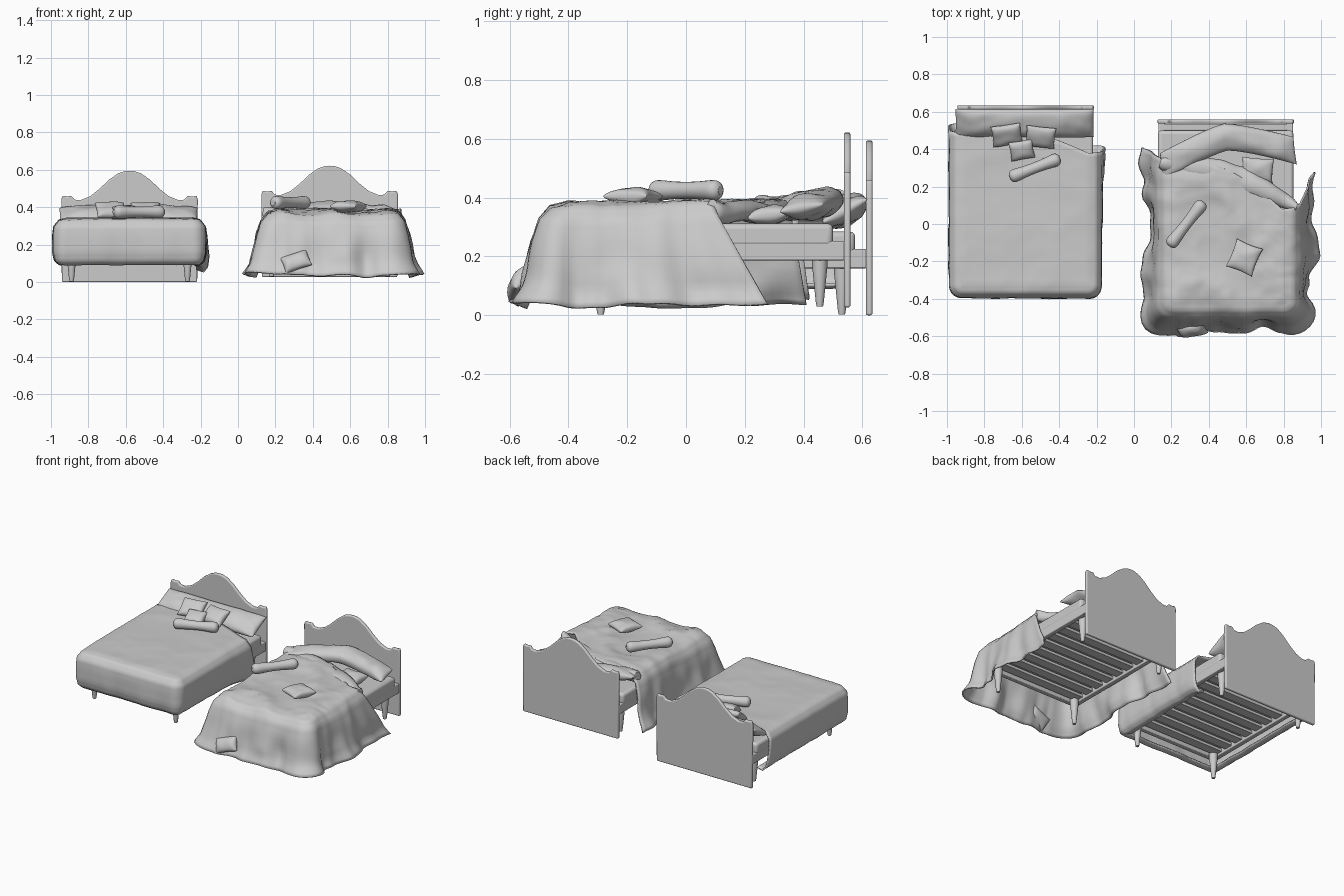
import bpy, bmesh, math
from mathutils import Vector, Matrix, Euler, noise

if "Cube" in bpy.data.objects:
    bpy.data.objects.remove(bpy.data.objects["Cube"])

grey = bpy.data.materials.new("soft grey")
grey.use_nodes = True
grey.diffuse_color = (0.6, 0.6, 0.6, 1)
grey.node_tree.nodes["Principled BSDF"].inputs["Base Color"].default_value = (0.6, 0.6, 0.6, 1)


def finish(name, bm, place=Matrix(), angle=40, bevel=0, thick=0):
    bmesh.ops.recalc_face_normals(bm, faces=bm.faces)
    me = bpy.data.meshes.new(name)
    bm.to_mesh(me)
    bm.free()
    me.materials.append(grey)
    ob = bpy.data.objects.new(name, me)
    bpy.context.collection.objects.link(ob)
    ob.matrix_world = place
    if thick:
        mod = ob.modifiers.new("cloth", 'SOLIDIFY')
        mod.thickness, mod.offset = thick, 0
    if bevel:
        mod = ob.modifiers.new("round", 'BEVEL')
        mod.width, mod.segments = bevel, 3
    bpy.ops.object.select_all(action='DESELECT')
    ob.select_set(True)
    bpy.context.view_layer.objects.active = ob
    bpy.ops.object.shade_smooth_by_angle(angle=math.radians(angle))
    return ob


def skin(bm, rows, closed=False):
    """Quads between rows of points."""
    grid = [[bm.verts.new(p) for p in row] for row in rows]
    n = len(rows[0])
    for a, b in zip(grid, grid[1:]):
        for j in range(n if closed else n - 1):
            k = (j + 1) % n
            bm.faces.new((a[j], a[k], b[k], b[j]))
    return grid


def box(name, lo, hi, place, bevel=0.005):
    bm = bmesh.new()
    lo, hi = Vector(lo), Vector(hi)
    bmesh.ops.create_cube(bm, size=1)
    for v in bm.verts:
        v.co = (lo + hi) / 2 + v.co * (hi - lo)
    return finish(name, bm, place, bevel=bevel)


def lathe(name, profile, place):
    """Turned shape around local z from (radius, height) pairs."""
    bm = bmesh.new()
    ring = [i * math.tau / 20 for i in range(20)]
    rows = skin(bm, [[(r * math.cos(a), r * math.sin(a), z) for a in ring]
                     for r, z in profile], True)
    bm.faces.new(rows[0])
    bm.faces.new(rows[-1])
    return finish(name, bm, place, 50)


def at(loc, rot=(0, 0, 0)):
    return Matrix.Translation(loc) @ Euler([math.radians(a) for a in rot]).to_matrix().to_4x4()


def cushion(name, loc, size, rot, bend=0.0, pinch=0.07, n=24):
    """Pillow with pinched sides, optionally bent along its length."""
    bm = bmesh.new()
    w, d, h = (s / 2 for s in size)
    for side in (1, -1):
        rows = []
        for i in range(n + 1):
            u = -math.cos(math.pi * i / n)
            row = []
            for j in range(n + 1):
                v = -math.cos(math.pi * j / n)
                x = u * w - u * min(w, d) * pinch * (1 - v * v)
                y = v * d * (1 - pinch * (1 - u * u)) - bend * abs(u) ** 1.25
                puff = (max(0, 1 - u ** 4) * max(0, 1 - v * v)) ** 0.42
                wob = 1 + 0.3 * noise.noise(Vector((x * 14, y * 14, side + loc[0] * 5)))
                row.append((x, y, side * h * puff * wob))
            rows.append(row)
        skin(bm, rows)
    bmesh.ops.remove_doubles(bm, verts=bm.verts, dist=1e-5)
    return finish(name, bm, at(loc, rot), 80)


def bolster(name, loc, length, r, yaw):
    n = 24
    prof = []
    for i in range(n + 1):
        t = -math.cos(math.pi * i / n)
        prof.append((r * (0.8 + 0.35 * t * t) * max(0.12, (1 - t ** 10)) ** 0.5, t * length / 2))
    return lathe(name, prof, at(loc, (0, 0, yaw)) @ at((0, 0, 0), (0, 90, 0)))


def drape(name, cx, half, foot, heads, bulge, radius, profile, fold, freq, lift, swing, flare, sag):
    """Cloth over a bed: a top grid plus a hanging rim round sides and foot.
    heads = (right, left) end y; sag lowers the right-hand head corner."""
    ns, nc, nf = 32, 10, 32
    corner = foot + radius
    z_top = profile[0][1]

    def crease(x, y, near):
        ridge = noise.ridged_multi_fractal(Vector((x * 3, y * 4, cx)), 1, 2, 3, 1, 2) - 1
        return z_top + lift * (0.5 * ridge + 0.4 * near ** 2)

    bm = bmesh.new()
    # top grid, its head edge bulging between the two ends
    rows = []
    for i in range(ns + 1):
        t = i / ns
        row = []
        for j in range(nf + 1):
            u = j / nf
            head = heads[0] * (1 - u) + heads[1] * u + bulge * math.sin(math.pi * u)
            x, y = cx + (half - radius) * (1 - 2 * u), head + (corner - head) * t
            row.append((x, y, crease(x, y, 1 - t)))
        rows.append(row)
    skin(bm, rows)

    # stations along the rim: inner point, outward normal, nearness to head, side
    def side(sign, head):
        out = []
        for i in range(ns):
            t = i / ns
            out.append((Vector((cx + sign * (half - radius), head + (corner - head) * t)),
                        Vector((sign, 0)), 1 - t, sign))
        for i in range(nc):
            a = math.pi / 2 * i / nc
            out.append((Vector((cx + sign * (half - radius), corner)),
                        Vector((sign * math.cos(a), -math.sin(a))), 0, sign))
        return out
    front = [(Vector((cx + (half - radius) * (1 - 2 * i / nf), corner)), Vector((0, -1)), 0, 0)
             for i in range(nf + 1)]
    rows = []
    for base, nrm, near, sign in side(1, heads[0]) + front + side(-1, heads[1])[::-1]:
        e = base + nrm * radius
        q = Vector((e.x * freq, e.y * freq, cx))
        wave = noise.noise(q) + 0.6 * noise.noise(q * 2.3)
        wave += 1.4 * abs(nrm.x * nrm.y)          # cloth gathers into a point at the corners
        path = [(-radius, z_top)]
        for (o0, z0), (o1, z1) in zip(profile, profile[1:]):
            path += [(o0 + (o1 - o0) * k / 3, z0 + (z1 - z0) * k / 3) for k in (1, 2, 3)]
        row = []
        for o, z in path:
            drop = (z_top - z) / (z_top - 0.03)
            ripple = 0.5 * noise.noise(Vector((e.x * 9, e.y * 9, z * 7)))
            p = e + nrm * (o + (wave + ripple) * fold * drop)
            if sign:
                p.y += swing[sign < 0] * drop * near ** 3
                p.x += sign * flare[sign < 0] * drop * near ** 4
            top = crease(p.x, p.y, near) if o > -radius else crease(base.x, base.y, near)
            z += (top - z_top) * (1 - drop) + lift * 0.5 * wave * drop
            z -= sag * near ** 6 * drop * (sign > 0)
            row.append((p.x, p.y, max(z, 0.012)))
        rows.append(row)
    skin(bm, rows)
    bmesh.ops.remove_doubles(bm, verts=bm.verts, dist=1e-4)
    return finish(name, bm, angle=70, thick=0.01)


def bed_frame(tag, offset):
    place = Matrix.Translation(offset)
    # headboard: mirrored scroll outline, extruded
    half = [(0.362, 0), (0.365, 0.44), (0.358, 0.462), (0.335, 0.457), (0.31, 0.461), (0.293, 0.44),
            (0.26, 0.439), (0.21, 0.459), (0.16, 0.499), (0.11, 0.547), (0.06, 0.582), (0.025, 0.593)]
    outline = half + [(0, 0.595)] + [(-x, z) for x, z in reversed(half)]
    bm = bmesh.new()
    face = bm.faces.new([bm.verts.new((x, 0.612, z)) for x, z in outline])
    ext = bmesh.ops.extrude_face_region(bm, geom=[face])
    bmesh.ops.translate(bm, vec=(0, 0.022, 0),
                        verts=[v for v in ext["geom"] if isinstance(v, bmesh.types.BMVert)])
    finish(tag + "_headboard", bm, place, bevel=0.007)
    # rails, slats, legs
    for s, word in ((1, "left"), (-1, "right")):
        x0, x1 = sorted((s * 0.325, s * 0.36))
        box(f"{tag}_{word}_rail", (x0, -0.34, 0.16), (x1, 0.615, 0.225), place)
        for y, end in ((-0.29, "front"), (0.53, "back")):
            lathe(f"{tag}_{end}_{word}_leg", [(0.011, 0.003), (0.014, 0.02), (0.026, 0.14), (0.026, 0.18)],
                  place @ at((s * 0.31, y, 0)))
    for y, end in ((-0.34, "foot"), (0.575, "head")):
        box(f"{tag}_{end}_rail", (-0.36, y, 0.16), (0.36, y + 0.035, 0.225), place)
    for i in range(9):
        y = -0.26 + i * 0.098
        box(f"{tag}_slat_{i + 1}", (-0.33, y - 0.032, 0.175), (0.33, y + 0.032, 0.195), place, 0.002)
    box(tag + "_mattress", (-0.362, -0.35, 0.205), (0.362, 0.575, 0.285), place, 0.018)


bed_frame("neat_bed", (-0.58, 0, 0))
bed_frame("unmade_bed", (0.49, -0.075, 0.027))

# neat bed: tucked blanket, leaning pillow and small cushions
drape("neat_blanket", -0.58, 0.405, -0.393, (0.38, 0.49), 0.06, 0.07,
      [(-0.07, 0.337), (-0.03, 0.328), (-0.004, 0.295), (0, 0.25), (0, 0.16), (-0.012, 0.115),
       (-0.035, 0.095), (-0.07, 0.105)], 0.012, 7, 0.008, (0.05, 0.06), (0.03, 0.01), 0.05)
cushion("neat_long_pillow", (-0.585, 0.54, 0.355), (0.74, 0.17, 0.09), (28, 0, 0), pinch=0.03)
cushion("neat_cushion_right", (-0.68, 0.475, 0.385), (0.16, 0.13, 0.06), (34, 0, 8))
cushion("neat_cushion_left", (-0.5, 0.465, 0.385), (0.16, 0.13, 0.06), (34, 0, -6))
cushion("neat_cushion_front", (-0.6, 0.395, 0.375), (0.13, 0.11, 0.06), (26, 0, 10))
bolster("neat_bolster", (-0.53, 0.3, 0.375), 0.29, 0.036, 21)

# unmade bed: loose blanket, bent pillow, scattered cushions
drape("loose_blanket", 0.508, 0.375, -0.49, (0.08, 0.35), 0.07, 0.09,
      [(-0.09, 0.375), (-0.03, 0.362), (0.005, 0.32), (0.025, 0.25), (0.04, 0.16), (0.055, 0.09), (0.08, 0.035)],
      0.05, 5.5, 0.035, (0.2, 0.06), (0, 0), 0)
# turned-back fold along the head edge
bm = bmesh.new()
ring = [i * math.tau / 14 for i in range(14)]
rows = []
for i in range(41):
    t = i / 40
    c = Vector((0.14 + 0.73 * t, 0.33 - 0.24 * t + 0.05 * math.sin(math.pi * t), 0.355))
    w = 0.02 + 0.045 * math.sin(math.pi * t) ** 0.6 + 0.015 * noise.noise(c * 9)
    rows.append([c + Vector((0.3 * w * math.cos(a), w * math.cos(a),
                             0.036 * math.sin(a) + 0.02 * noise.noise(c * 8))) for a in ring])
grid = skin(bm, rows, True)
bm.faces.new(grid[0])
bm.faces.new(grid[-1])
finish("turned_back_fold", bm, angle=60)

cushion("bent_long_pillow", (0.49, 0.465, 0.385), (0.72, 0.15, 0.095), (10, 0, 7), bend=0.12, pinch=0.03)
cushion("cushion_on_mattress", (0.66, 0.285, 0.34), (0.17, 0.14, 0.065), (8, 0, -4))
cushion("cushion_on_blanket", (0.59, -0.18, 0.405), (0.15, 0.16, 0.06), (0, 0, -22))
cushion("fallen_cushion", (0.31, -0.565, 0.11), (0.15, 0.1, 0.06), (58, -18, 8))
bolster("loose_bolster", (0.28, 0, 0.425), 0.3, 0.036, 52)
